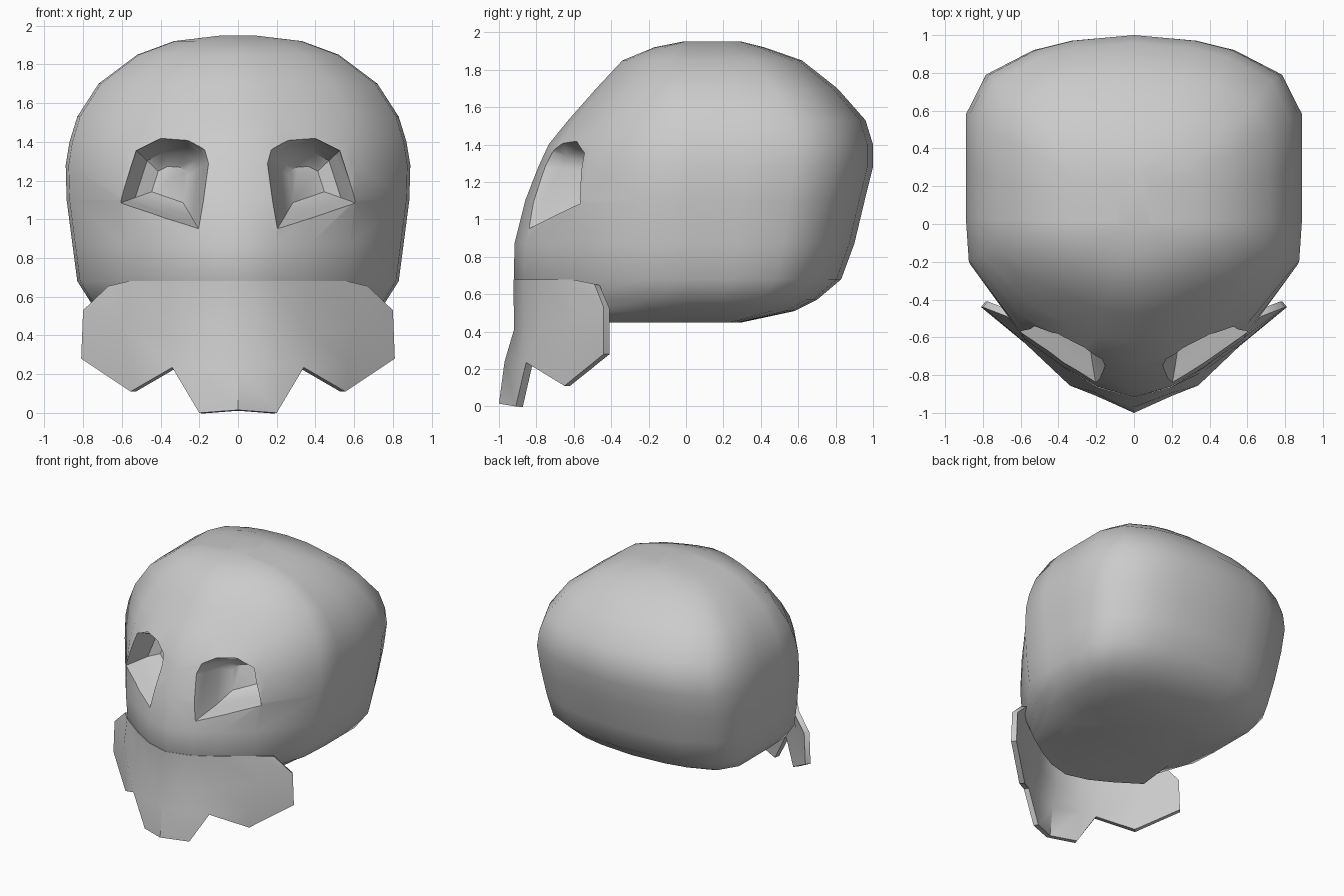
import bpy, bmesh
from math import radians

if "Cube" in bpy.data.objects:
    bpy.data.objects.remove(bpy.data.objects["Cube"])


def make_object(name, bm):
    bmesh.ops.recalc_face_normals(bm, faces=bm.faces)
    me = bpy.data.meshes.new(name)
    bm.to_mesh(me)
    bm.free()
    ob = bpy.data.objects.new(name, me)
    bpy.context.collection.objects.link(ob)
    return ob


def loft(bm, rings):
    """Skin closed loops of points and cap both ends."""
    loops = [[bm.verts.new(p) for p in r] for r in rings]
    n = len(loops[0])
    for a, b in zip(loops, loops[1:]):
        for i in range(n):
            j = (i + 1) % n
            bm.faces.new((a[i], a[j], b[j], b[i]))
    bm.faces.new(loops[0])
    bm.faces.new(loops[-1])


def finish(ob, angle):
    bpy.ops.object.select_all(action='DESELECT')
    ob.select_set(True)
    bpy.context.view_layer.objects.active = ob
    for m in list(ob.modifiers):
        bpy.ops.object.modifier_apply(modifier=m.name)
    bpy.ops.object.shade_smooth_by_angle(angle=radians(angle))


# Half plan outline of the head, front to back
PLAN = [(0, -.82), (.2, -.77), (.38, -.68), (.6, -.545), (.87, -.2),
        (.885, .03), (.885, .3), (.885, .58), (.78, .79), (.53, .92),
        (.33, .97), (0, 1)]
# Levels: height, half width, front y, back y
LEVELS = [(.45, .50, -.78, .30), (.51, .66, -.82, .58), (.57, .76, -.86, .70),
          (.68, .83, -.92, .83), (.87, .855, -.917, .90), (1.1, .885, -.86, .955),
          (1.28, .89, -.79, 1.0), (1.4, .87, -.735, 1.0), (1.53, .83, -.63, .96),
          (1.70, .72, -.48, .81), (1.85, .52, -.34, .62), (1.92, .33, -.17, .42),
          (1.95, .08, -.02, .30)]


def head_ring(z, w, yf, yb):
    half = []
    for i, (x, y) in enumerate(PLAN):
        width = max(w, .78) if z < .6 and i < 4 else w
        half.append((x * width / .885, y * yf / -.82 if y < 0 else y * yb, z))
    return half + [(-x, y, zz) for x, y, zz in reversed(half[1:-1])]


# Cranium
bm = bmesh.new()
loft(bm, [head_ring(*lv) for lv in LEVELS])
cranium = make_object("cranium", bm)

# Eye socket cutter: outline follows the face slope, then tapers inward
EYE = [(.2, .945), (.15, 1.29), (.17, 1.36), (.26, 1.405), (.40, 1.41),
       (.52, 1.35), (.605, 1.085)]


def eye_ring(side, scale, depth):
    pts = []
    for x, z in EYE:
        sx, sz = .34 + (x - .34) * scale, 1.18 + (z - 1.18) * scale
        y = -.84 + (sx - .2) * .6 + (sz - .945) * .38 + depth
        pts.append((side * sx, y, sz))
    return pts


bm = bmesh.new()
for s in (1, -1):
    loft(bm, [eye_ring(s, k, d) for k, d in
              ((1.03, -.4), (1.03, -.04), (.88, .06), (.72, .18), (.4, .26))])
cutter = make_object("socket_cutter", bm)
cutter.hide_render = True
cut = cranium.modifiers.new("sockets", 'BOOLEAN')
cut.operation = 'DIFFERENCE'
cut.solver = 'EXACT'
cut.object = cutter
finish(cranium, 42)
bpy.data.objects.remove(cutter)

# Upper jaw and cheek flaps: folded sheet with thickness
ROWS = [[(0, -.922, .68), (.19, -.868, .68), (.36, -.767, .68), (.565, -.615, .68), (.67, -.49, .655)],
        [(0, -.92, .41), (.2, -.865, .42), (.36, -.785, .42), (.6, -.61, .45), (.80, -.44, .53)],
        [(0, -.97, .24), (.21, -.89, .24), (.34, -.855, .235), (.57, -.635, .25), (.81, -.44, .28)]]
bm = bmesh.new()
for s in (1, -1):
    V = [[bm.verts.new((s * x, y, z)) for x, y, z in r] for r in ROWS]
    chin, tooth, tip = [bm.verts.new((s * x, y, z)) for x, y, z in
                        ((0, -1, .015), (.2, -.91, 0), (.555, -.65, .11))]
    faces = [(a[i], a[i + 1], b[i + 1], b[i]) for a, b in zip(V, V[1:]) for i in range(4)]
    low = V[2]
    faces += [(low[0], low[1], tooth, chin), (low[1], low[2], tooth),
              (low[2], low[3], tip), (low[3], low[4], tip)]
    for f in faces:
        bm.faces.new(f if s > 0 else f[::-1])
bmesh.ops.remove_doubles(bm, verts=bm.verts, dist=.0005)
bmesh.ops.recalc_face_normals(bm, faces=bm.faces)
# Make the sheet face outward (-y) so thickness grows inward
if sum(f.normal.y for f in bm.faces) > 0:
    bmesh.ops.reverse_faces(bm, faces=bm.faces)
me = bpy.data.meshes.new("upper_jaw")
bm.to_mesh(me)
bm.free()
jaw = bpy.data.objects.new("upper_jaw", me)
bpy.context.collection.objects.link(jaw)
sol = jaw.modifiers.new("thickness", 'SOLIDIFY')
sol.thickness = .04
sol.offset = -1
finish(jaw, 45)
